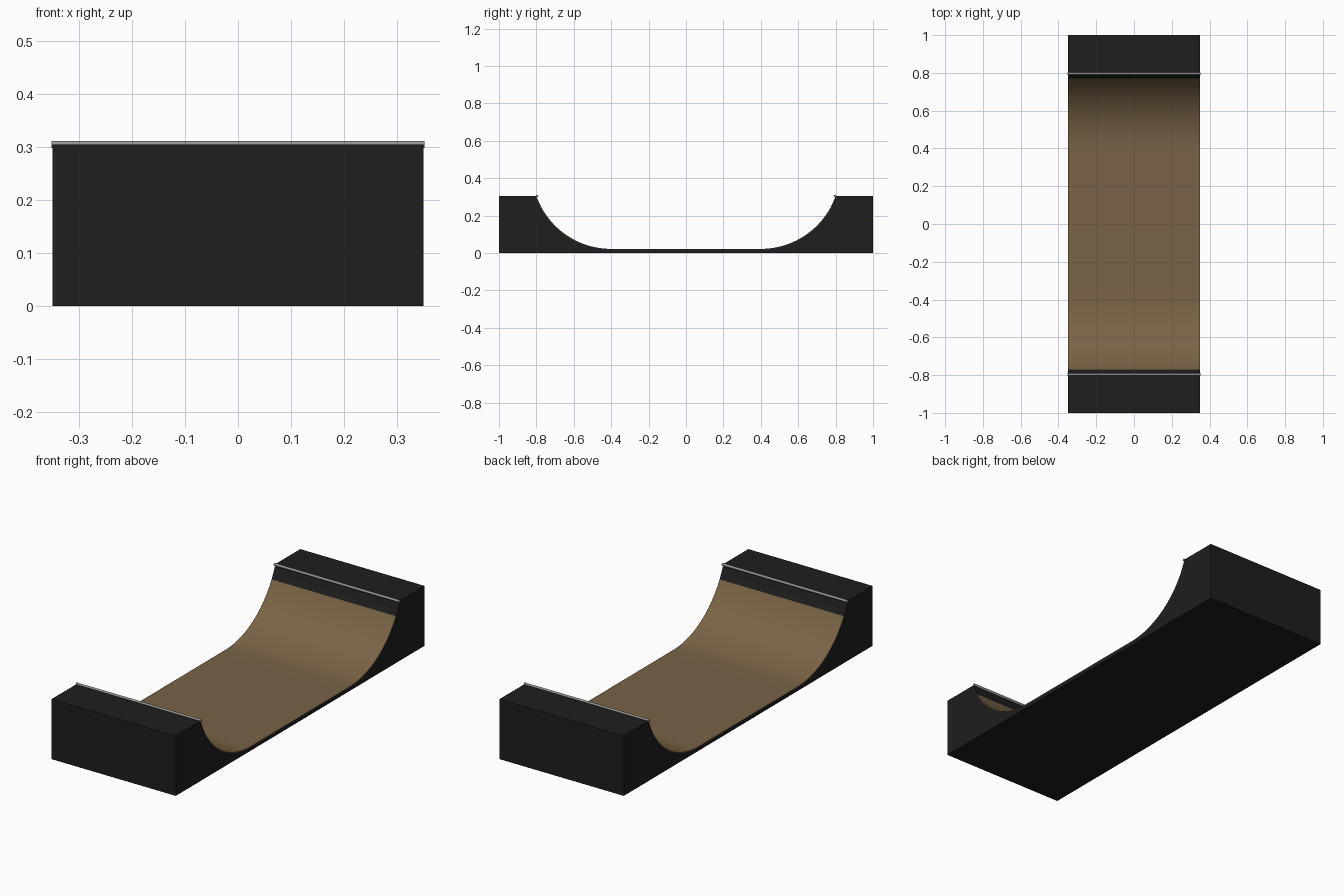
import bpy, bmesh, math

if "Cube" in bpy.data.objects:
    bpy.data.objects.remove(bpy.data.objects["Cube"])

HALF_W, FLAT, LIP, DECK, FLOOR = 0.35, 0.40, 0.80, 0.305, 0.022
RISE = DECK - FLOOR
RADIUS = ((LIP - FLAT) ** 2 + RISE ** 2) / (2 * RISE)
END = math.asin((LIP - FLAT) / RADIUS)
BAND = math.asin((0.77 - FLAT) / RADIUS)
SKIN = 0.003


def material(name, rgb):
    m = bpy.data.materials.new(name)
    m.diffuse_color = (*rgb, 1)
    m.use_nodes = True
    m.node_tree.nodes["Principled BSDF"].inputs["Base Color"].default_value = m.diffuse_color
    return m


black = material("black_paint", (0.013, 0.013, 0.013))
wood = material("wood", (0.19, 0.125, 0.06))
steel = material("steel", (0.3, 0.3, 0.3))


def arc(a0, a1, n, drop=0.0):
    """Points on the right-hand transition, optionally sunk below the surface."""
    r = RADIUS + drop
    pts = []
    for i in range(n + 1):
        a = a0 + (a1 - a0) * i / n
        pts.append((FLAT + r * math.sin(a), FLOOR + RADIUS - r * math.cos(a)))
    return pts


def flip(pts):
    return [(-y, z) for y, z in reversed(pts)]


def extrude(name, profile, mat, half=HALF_W, smooth=True):
    """Extrude a closed y-z profile across the width."""
    bm = bmesh.new()
    face = bm.faces.new([bm.verts.new((-half, y, z)) for y, z in profile])
    out = bmesh.ops.extrude_face_region(bm, geom=[face])
    for v in out["geom"]:
        if isinstance(v, bmesh.types.BMVert):
            v.co.x = half
    bmesh.ops.recalc_face_normals(bm, faces=bm.faces)
    me = bpy.data.meshes.new(name)
    bm.to_mesh(me)
    bm.free()
    me.materials.append(mat)
    ob = bpy.data.objects.new(name, me)
    bpy.context.collection.objects.link(ob)
    if smooth:
        bpy.ops.object.select_all(action='DESELECT')
        ob.select_set(True)
        bpy.context.view_layer.objects.active = ob
        bpy.ops.object.shade_smooth_by_angle(angle=math.radians(30))
    return ob


# Ramp body: flat bottom, sunk curve, raised decks at both ends
side = arc(0, END, 32, SKIN) + [(LIP + SKIN, DECK), (1, DECK), (1, 0)]
extrude("ramp_body", flip(side) + side, black)

# Wooden riding surface
top = arc(0, BAND, 28)
under = arc(0, BAND, 28, SKIN)
extrude("riding_surface", flip(top) + top + under[::-1] + flip(under)[::-1], wood)

# Dark strip under each lip, and the metal coping rail along it
strip = arc(BAND, END, 6) + arc(BAND, END, 6, SKIN)[::-1]
for s, end in ((-1, "front"), (1, "back")):
    extrude(end + "_lip_strip", [(s * y, z) for y, z in strip], black)
    ring = [(s * 0.796 + 0.0065 * math.cos(math.tau * i / 16),
             DECK + 0.0065 * math.sin(math.tau * i / 16)) for i in range(16)]
    extrude(end + "_coping", ring, steel, HALF_W + 0.002)
